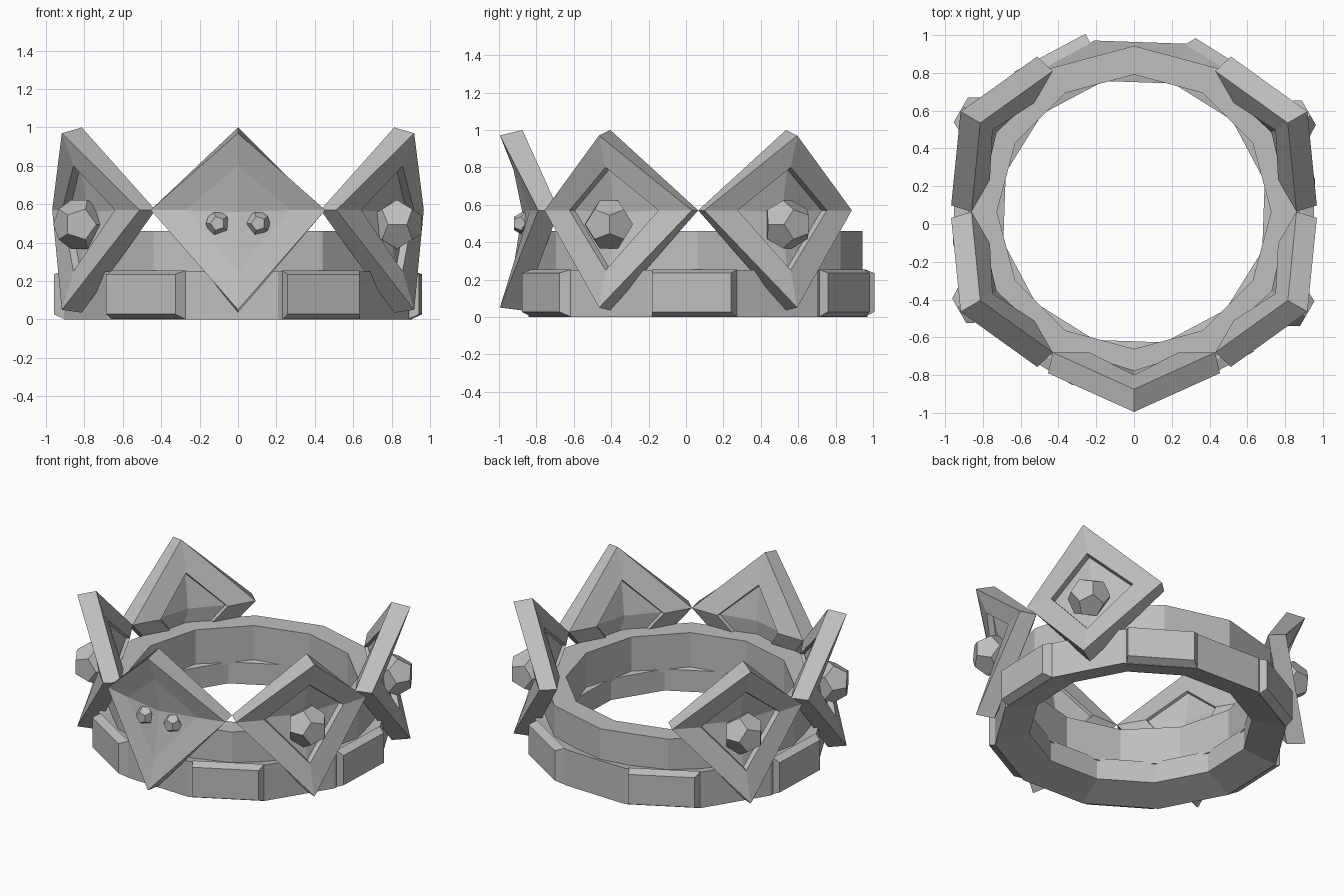
import bpy, bmesh, math
from mathutils import Matrix, Vector

cube = bpy.data.objects.get("Cube")
if cube:
    bpy.data.objects.remove(cube, do_unlink=True)

CENTRE = Matrix.Translation((0, 0.065, 0))

metal = bpy.data.materials.new("grey metal")
metal.use_nodes = True
metal.diffuse_color = (0.52, 0.52, 0.52, 1)
metal.node_tree.nodes["Principled BSDF"].inputs["Base Color"].default_value = metal.diffuse_color


def finish(bm, name, matrix):
    bmesh.ops.recalc_face_normals(bm, faces=bm.faces)
    mesh = bpy.data.meshes.new(name)
    bm.to_mesh(mesh)
    bm.free()
    mesh.transform(matrix)
    mesh.materials.append(metal)
    obj = bpy.data.objects.new(name, mesh)
    bpy.context.collection.objects.link(obj)
    return obj


def turn(degrees):
    return CENTRE @ Matrix.Rotation(math.radians(degrees), 4, "Z")


def bridge(bm, a, b):
    for i in range(len(a)):
        j = (i + 1) % len(a)
        bm.faces.new((a[i], a[j], b[j], b[i]))


def ring(name, section, start):
    """Twelve-sided band with the given (radius, height) section."""
    bm = bmesh.new()
    loops = []
    for r, z in section:
        angles = [math.radians(start + 30 * k) for k in range(12)]
        loops.append([bm.verts.new((r * math.cos(a), r * math.sin(a), z)) for a in angles])
    for k in range(len(loops)):
        bridge(bm, loops[k - 1], loops[k])
    finish(bm, name, CENTRE)


def diamond(bm, half, side_y, tip_y, top, bottom, mid=0.57):
    pts = ((0, tip_y, top), (half, side_y, mid), (0, tip_y, bottom), (-half, side_y, mid))
    return [bm.verts.new(p) for p in pts]


def plate(name, angle, recessed):
    """Folded diamond, sloping in from a raised rim to a sunken middle."""
    bm = bmesh.new()
    loops = [diamond(bm, 0.275, -0.90, -0.99, 0.80, 0.25),
             diamond(bm, 0.455, -0.855, -1.06, 0.97, 0.05),
             diamond(bm, 0.43, -0.745, -0.94, 1.0, 0.035),
             diamond(bm, 0.235, -0.745, -0.865, 0.80, 0.26),
             diamond(bm, 0.23, -0.77, -0.88, 0.79, 0.27)]
    front_y = -0.94
    if recessed:
        loops.insert(0, diamond(bm, 0.265, -0.86, -0.95, 0.79, 0.26))
        front_y = -0.90
    for a, b in zip(loops, loops[1:]):
        bridge(bm, a, b)
    for loop, y in ((loops[0], front_y), (loops[-1], -0.84)):
        centre = bm.verts.new((0, y, 0.56))
        for i in range(4):
            bm.faces.new((loop[i], loop[(i + 1) % 4], centre))
    finish(bm, name, turn(angle))


def gem(name, radius, location, angle):
    """Twelve-faced stone, made as the dual of an icosahedron."""
    ico = bmesh.new()
    bmesh.ops.create_icosphere(ico, subdivisions=1, radius=1)
    points = [f.calc_center_median().normalized() * radius for f in ico.faces]
    ico.free()
    bm = bmesh.new()
    for p in points:
        bm.verts.new(p)
    bmesh.ops.convex_hull(bm, input=bm.verts)
    bmesh.ops.dissolve_limit(bm, angle_limit=0.05, verts=bm.verts, edges=bm.edges)
    face_out = Matrix.Rotation(math.radians(90), 4, "X")
    finish(bm, name, turn(angle) @ Matrix.Translation(location) @ face_out)


def panel(name, angle):
    """Raised block, bevelled above, below and at one end."""
    bm = bmesh.new()
    loops = []
    for x, end, low, high in ((0.895, 0.24, 0, 0.255), (0.952, 0.21, 0.027, 0.235)):
        corners = ((-0.215, low), (end, low), (end, high), (-0.215, high))
        loops.append([bm.verts.new((x, y, z)) for y, z in corners])
    bridge(bm, loops[0], loops[1])
    for loop in loops:
        bm.faces.new(loop)
    finish(bm, name, turn(angle))


# Base band, sloping up underneath towards the inside, and upper band
ring("base_band", ((0.71, 0.065), (0.93, 0), (0.93, 0.25), (0.71, 0.215)), 13)
ring("upper_band", ((0.726, 0.2), (0.878, 0.2), (0.878, 0.46), (0.726, 0.46)), 0)

# Raised blocks around the base
for k in range(6):
    panel(f"base_panel_{k + 1}", 60 * k - 2)

# Diamond plates, with an open place at the back
plate("front_plate", 0, False)
for side, sign in (("left", 1), ("right", -1)):
    for place, angle in (("front", 60), ("back", 120)):
        plate(f"{place}_{side}_plate", sign * angle, True)
        gem(f"{place}_{side}_gem", 0.137, Vector((0, -0.955, 0.495)), sign * angle)
    # Pair of small stones on the front plate
    gem(f"small_{side}_gem", 0.062, Vector((sign * 0.106, -0.935, 0.5)), 0)
